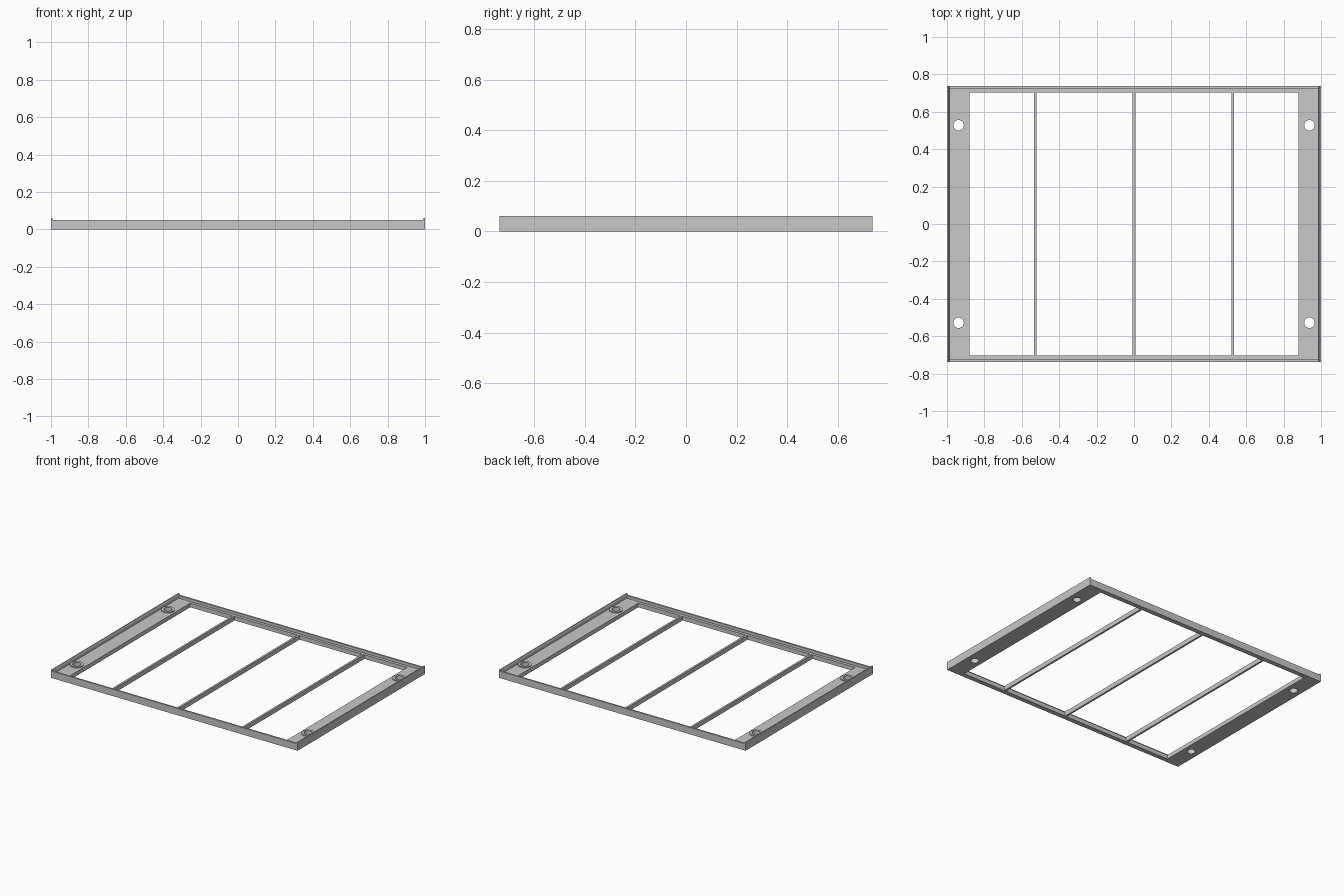
import bpy, bmesh
from math import sin, cos, pi, radians

if "Cube" in bpy.data.objects:
    bpy.data.objects.remove(bpy.data.objects["Cube"])

grey = bpy.data.materials.new("light grey")
grey.use_nodes = True
colour = (0.58, 0.58, 0.58, 1)
grey.diffuse_color = colour
grey.node_tree.nodes["Principled BSDF"].inputs["Base Color"].default_value = colour

# Overall sizes
HX, HY = 1.0, 0.737
OPEN_X, OPEN_Y = 0.88, 0.703
FLOOR, WALL_TOP, LIP_TOP = 0.03, 0.05, 0.06
WALL = 0.013
HOLE_X, HOLE_Y, HOLE_R, BOSS_R = 0.938, 0.528, 0.028, 0.045


def rect(hx, hy, cx=0, cy=0):
    return [(cx - hx, cy - hy), (cx + hx, cy - hy), (cx + hx, cy + hy), (cx - hx, cy + hy)]


def circle(r, cx, cy, n=32):
    return [(cx + r * cos(2 * pi * i / n), cy + r * sin(2 * pi * i / n)) for i in range(n)]


def slab(name, loops, z0, z1, upright=False):
    """Extrude an outline with holes; upright turns the outline to the xz plane."""
    curve = bpy.data.curves.new(name, "CURVE")
    curve.dimensions = "2D"
    curve.fill_mode = "BOTH"
    curve.extrude = (z1 - z0) / 2
    for loop in loops:
        spline = curve.splines.new("POLY")
        spline.points.add(len(loop) - 1)
        for point, (x, y) in zip(spline.points, loop):
            point.co = (x, y, 0, 1)
        spline.use_cyclic_u = True
    helper = bpy.data.objects.new(name + " outline", curve)
    mesh = bpy.data.meshes.new_from_object(helper)
    bpy.data.objects.remove(helper)
    bm = bmesh.new()
    bm.from_mesh(mesh)
    bmesh.ops.remove_doubles(bm, verts=bm.verts, dist=0.00001)
    bmesh.ops.recalc_face_normals(bm, faces=bm.faces)
    for face in bm.faces:
        face.smooth = False
    bm.to_mesh(mesh)
    bm.free()
    mesh.materials.clear()
    mesh.materials.append(grey)
    obj = bpy.data.objects.new(name, mesh)
    bpy.context.collection.objects.link(obj)
    if upright:
        obj.rotation_euler.x = radians(90)
    else:
        obj.location.z = (z0 + z1) / 2
    return obj


corners = [(sx * HOLE_X, sy * HOLE_Y) for sx in (-1, 1) for sy in (-1, 1)]

# Base plate with the large opening and four screw holes
slab("base_plate",
     [rect(HX, HY), rect(OPEN_X, OPEN_Y)] + [circle(HOLE_R, x, y) for x, y in corners],
     0, FLOOR)

# Thin wall around the edge
slab("edge_wall", [rect(HX, HY), rect(HX - WALL, HY - WALL)], FLOOR, WALL_TOP)

# Sloped lips along the two sides
for side, s in (("right", -1), ("left", 1)):
    profile = [(s * HX, WALL_TOP), (s * HX, LIP_TOP),
               (s * (HX - 0.008), LIP_TOP), (s * (HX - WALL), WALL_TOP)]
    slab(side + "_lip", [profile], -HY, HY, upright=True)

# Raised rings around the screw holes
for i, (x, y) in enumerate(corners):
    slab(f"screw_ring_{i + 1}", [circle(BOSS_R, x, y), circle(HOLE_R, x, y)],
         FLOOR, FLOOR + 0.008)

# Cross bars dividing the opening
for name, x in (("right_bar", -0.527), ("middle_bar", 0), ("left_bar", 0.527)):
    slab(name, [rect(0.007, OPEN_Y, x)], 0, FLOOR + 0.003)
